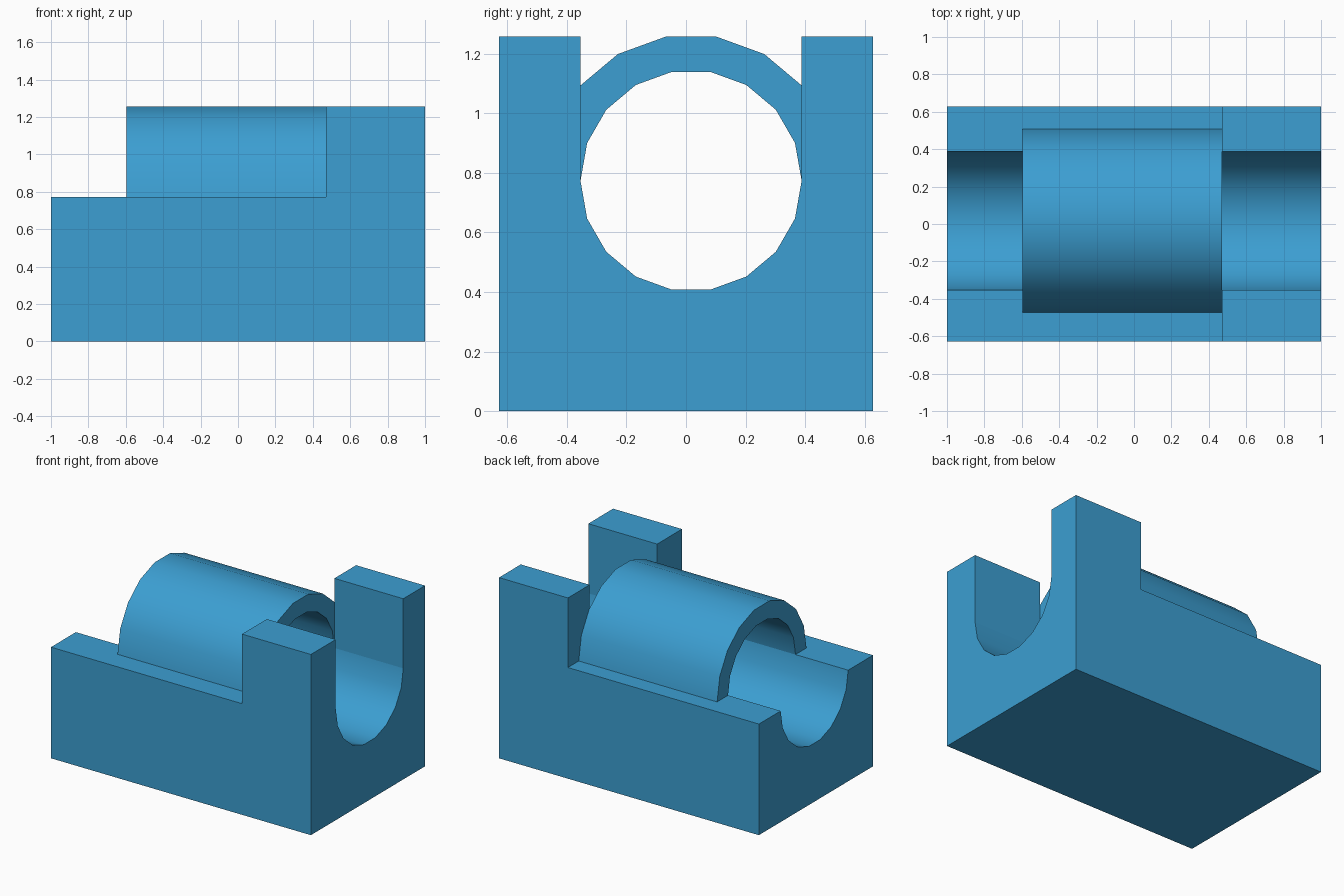
import bpy
import bmesh
import math

if "Cube" in bpy.data.objects:
    bpy.data.objects.remove(bpy.data.objects["Cube"], do_unlink=True)

BASE_TOP, POST_TOP = 0.773, 1.257
HALF_LENGTH, HALF_WIDTH = 1.0, 0.627
POST_X, ARCH_X = 0.47, -0.595
BORE_Y, BORE_R, ARCH_R = 0.017, 0.371, 0.491
STEPS = 9  # facets in each half circle

blue = bpy.data.materials.new("blue")
blue.use_nodes = True
blue.diffuse_color = (0.045, 0.345, 0.645, 1)
blue.node_tree.nodes["Principled BSDF"].inputs["Base Color"].default_value = blue.diffuse_color


def half_circle(radius, start, end):
    """Points (y, z) on a half circle around the bore axis, angles in degrees."""
    angles = [math.radians(start + (end - start) * i / STEPS) for i in range(STEPS + 1)]
    return [(BORE_Y + radius * math.cos(a), BASE_TOP + radius * math.sin(a)) for a in angles]


def extrude_profile(profile, x0, x1):
    """Solid made by sweeping a (y, z) outline along x."""
    bm = bmesh.new()
    face = bm.faces.new([bm.verts.new((x0, y, z)) for y, z in profile])
    result = bmesh.ops.extrude_face_region(bm, geom=[face], use_keep_orig=True)
    verts = [g for g in result["geom"] if isinstance(g, bmesh.types.BMVert)]
    bmesh.ops.translate(bm, verts=verts, vec=(x1 - x0, 0, 0))
    bmesh.ops.recalc_face_normals(bm, faces=bm.faces)
    return bm


def add_object(name, bm):
    bmesh.ops.recalc_face_normals(bm, faces=bm.faces)
    mesh = bpy.data.meshes.new(name)
    bm.to_mesh(mesh)
    bm.free()
    mesh.materials.append(blue)
    obj = bpy.data.objects.new(name, mesh)
    bpy.context.collection.objects.link(obj)
    bpy.ops.object.select_all(action="DESELECT")
    obj.select_set(True)
    bpy.context.view_layer.objects.active = obj
    bpy.ops.object.shade_smooth_by_angle(angle=math.radians(30))


# Block with a half-round channel along its length
outline = [(-HALF_WIDTH, BASE_TOP), (-HALF_WIDTH, 0), (HALF_WIDTH, 0), (HALF_WIDTH, BASE_TOP)]
block = extrude_profile(outline + half_circle(BORE_R, 0, -180), -HALF_LENGTH, HALF_LENGTH)

# Two posts raised from the rails at one end
bmesh.ops.bisect_plane(block, geom=block.verts[:] + block.edges[:] + block.faces[:],
                       plane_co=(POST_X, 0, 0), plane_no=(1, 0, 0))
block.normal_update()
rails = [f for f in block.faces
         if f.normal.z > 0.99 and f.calc_center_median().x > POST_X
         and f.calc_center_median().z > BASE_TOP - 0.001]
raised = bmesh.ops.extrude_face_region(block, geom=rails)
top_verts = [g for g in raised["geom"] if isinstance(g, bmesh.types.BMVert)]
bmesh.ops.translate(block, verts=top_verts, vec=(0, 0, POST_TOP - BASE_TOP))
add_object("bearing_block", block)

# Half-tube cap resting on the rails
arch = half_circle(ARCH_R, 0, 180) + half_circle(BORE_R, 180, 0)
add_object("arched_cap", extrude_profile(arch, ARCH_X, POST_X))
